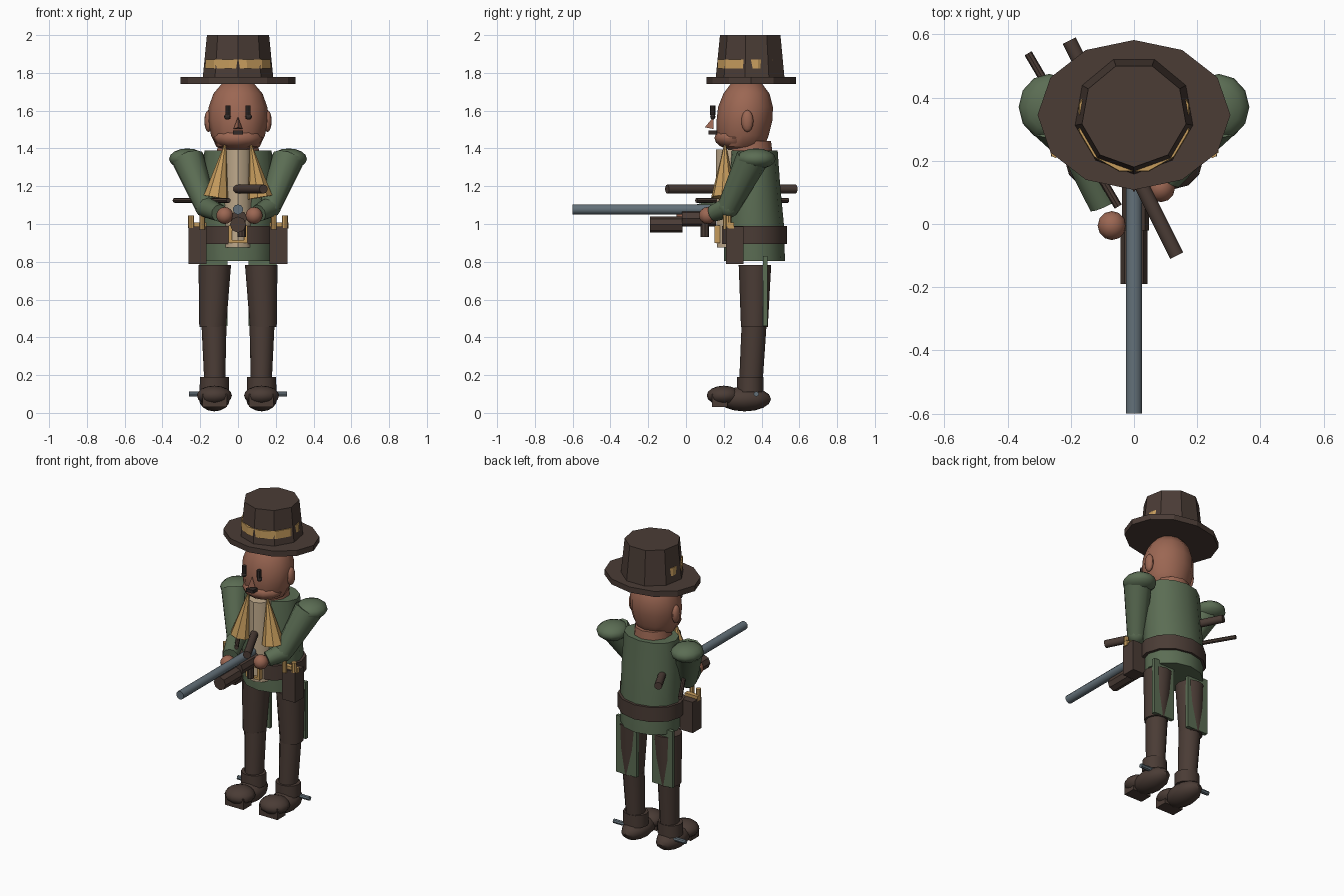
import bpy, bmesh, math
from mathutils import Vector, Matrix

if "Cube" in bpy.data.objects:
    bpy.data.objects.remove(bpy.data.objects["Cube"])


def mat(name, rgb):
    m = bpy.data.materials.new(name)
    m.diffuse_color = (*rgb, 1)
    m.use_nodes = True
    m.node_tree.nodes["Principled BSDF"].inputs["Base Color"].default_value = m.diffuse_color
    return m


BROWN = mat("dark leather", (0.069, 0.045, 0.036))
GREEN = mat("coat green", (0.105, 0.153, 0.088))
GOLD = mat("tan gold", (0.56, 0.33, 0.108))
SKIN = mat("skin", (0.33, 0.135, 0.086))
CREAM = mat("shirt cream", (0.56, 0.43, 0.28))
STEEL = mat("steel", (0.125, 0.163, 0.19))
BLACK = mat("near black", (0.033, 0.024, 0.022))


def finish(name, bm, material, smooth=True):
    bmesh.ops.recalc_face_normals(bm, faces=bm.faces[:])
    me = bpy.data.meshes.new(name)
    bm.to_mesh(me)
    bm.free()
    me.materials.append(material)
    ob = bpy.data.objects.new(name, me)
    bpy.context.collection.objects.link(ob)
    if smooth:
        bpy.context.view_layer.objects.active = ob
        ob.select_set(True)
        bpy.ops.object.shade_smooth_by_angle(angle=math.radians(41))
        ob.select_set(False)
    return ob


def loft(name, rings, material, n=12, turn=0.0, smooth=True):
    """Stacked ellipses; each ring is (x, y, z, rx, ry)."""
    bm = bmesh.new()
    loops = []
    for x, y, z, rx, ry in rings:
        loops.append([bm.verts.new((x + rx * math.cos(a), y + ry * math.sin(a), z))
                      for a in (turn + math.tau * i / n for i in range(n))])
    for lo, hi in zip(loops, loops[1:]):
        for i in range(n):
            j = (i + 1) % n
            bm.faces.new((lo[i], lo[j], hi[j], hi[i]))
    bm.faces.new(loops[0])
    bm.faces.new(loops[-1])
    return finish(name, bm, material, smooth)


def rod(name, a, b, r1, r2, material, n=10):
    """Round bar or cone between two points."""
    a, b = Vector(a), Vector(b)
    d = b - a
    m = Matrix.Translation((a + b) / 2) @ d.to_track_quat('Z', 'Y').to_matrix().to_4x4()
    bm = bmesh.new()
    bmesh.ops.create_cone(bm, cap_ends=True, segments=n, radius1=r1, radius2=r2,
                          depth=d.length, matrix=m)
    return finish(name, bm, material)


def ball(name, c, r, material, u=12, v=8):
    bm = bmesh.new()
    bmesh.ops.create_uvsphere(bm, u_segments=u, v_segments=v, radius=1,
                              matrix=Matrix.Translation(c) @ Matrix.Diagonal((*r, 1)))
    return finish(name, bm, material)


def box(name, lo, hi, material):
    lo, hi = Vector(lo), Vector(hi)
    bm = bmesh.new()
    bmesh.ops.create_cube(bm, size=1, matrix=Matrix.Translation((lo + hi) / 2)
                          @ Matrix.Diagonal((*(hi - lo), 1)))
    return finish(name, bm, material, False)


# Hat: brim, nine-sided crown and a band that partly shows through it
loft("hat_brim", [(0, .345, 1.742, .305, .237), (0, .345, 1.778, .305, .237)], BROWN, 12, smooth=False)
loft("hat_crown", [(0, .345, 1.77, .19, .188), (0, .345, 2.0, .167, .165)], BROWN, 9, -math.pi / 2, False)
loft("hat_band", [(0, .336, 1.822, .181, .176), (0, .336, 1.872, .178, .174)], GOLD, 12, math.pi / 12, False)

# Head
loft("head", [(0, .31, 1.385, .06, .06), (0, .30, 1.41, .115, .115), (0, .30, 1.47, .143, .138),
              (0, .31, 1.55, .158, .148), (0, .315, 1.62, .155, .145), (0, .32, 1.69, .13, .122),
              (0, .32, 1.74, .088, .085), (0, .32, 1.76, .03, .03)], SKIN, 12)
ball("jaw", (0, .26, 1.455), (.13, .11, .062), SKIN)
rod("neck", (0, .34, 1.36), (0, .34, 1.44), .12, .11, SKIN)
bm = bmesh.new()
tip, top = bm.verts.new((0, .10, 1.512)), bm.verts.new((0, .146, 1.568))
l, r = bm.verts.new((-.024, .145, 1.503)), bm.verts.new((.024, .145, 1.503))
for f in ((tip, top, l), (tip, r, top), (tip, l, r), (top, r, l)):
    bm.faces.new(f)
finish("nose", bm, SKIN, False)
box("mouth", (-.026, .118, 1.473), (.026, .165, 1.494), BLACK)

# Torso
loft("coat", [(0, .362, .805, .188, .162), (0, .36, 1.0, .192, .158), (0, .357, 1.2, .19, .142),
              (0, .357, 1.39, .178, .128)], GREEN, 12)
loft("shirt_front", [(0, .255, .875, .075, .092), (0, .25, 1.395, .073, .092)], CREAM, 10, math.pi / 10)
loft("belt", [(0, .357, .895, .21, .178), (0, .357, .99, .21, .178)], BROWN, 12)
for nm, lo, hi in (("top", (-.05, .15, .975), (.05, .18, .993)), ("bottom", (-.05, .15, .9), (.05, .18, .915)),
                   ("left", (-.05, .15, .9), (-.033, .18, .993)), ("right", (.033, .15, .9), (.05, .18, .993))):
    box("buckle_" + nm, lo, hi, GOLD)

for s, side in ((-1, "left"), (1, "right")):
    # Face details
    ball("ear_" + side, (s * .156, .325, 1.545), (.022, .032, .058), SKIN)
    rod("eye_" + side, (s * .053, .142, 1.578), (s * .053, .142, 1.627), .014, .014, BLACK, 8)
    ball("pupil_" + side, (s * .056, .142, 1.568), (.018, .014, .016), BLACK, 8, 6)
    # Scarf end
    rod("scarf_" + side, (s * .115, .2, 1.14), (s * .068, .207, 1.425), .068, .004, GOLD, 8)
    # Arm
    ball("shoulder_" + side, (s * .268, .37, 1.345), (.097, .105, .055), GREEN)
    elbow = (s * .17, .225, 1.09)
    hand = (s * .085, .115, 1.045) if s > 0 else (-.07, -.005, 1.045)
    cuff = Vector(elbow).lerp(Vector(hand), .72)
    rod("upper_arm_" + side, (s * .265, .35, 1.345), elbow, .087, .058, GREEN)
    ball("elbow_" + side, elbow, (.058, .058, .058), GREEN)
    rod("forearm_" + side, elbow, cuff, .057, .046, GREEN)
    ball("hand_" + side, hand, (.045, .046, .045), SKIN)
    # Holster with its grip
    x0, x1 = sorted((s * .168, s * .262))
    box("holster_" + side, (x0, .213, .787), (x1, .305, .988), BROWN)
    box("grip_bar_" + side, (min(x0, s * .17), .225, .975), (max(x1, s * .268), .255, 1.007), GOLD)
    rod("grip_post_" + side, (s * .248, .225, .98), (s * .248, .225, 1.045), .016, .016, GOLD, 8)
    rod("grip_butt_" + side, (s * .19, .21, .97), (s * .19, .21, 1.06), .015, .015, GOLD, 8)
    # Coat tail
    x0, x1 = sorted((s * .055, s * .204))
    box("coat_tail_" + side, (x0, .408, .46), (x1, .432, .83), GREEN)
    # Leg and boot
    x = s * .123
    loft("thigh_" + side, [(x + s * .011, .362, .455, .071, .071), (x, .365, .783, .086, .086)], BROWN, 12)
    loft("shin_" + side, [(x, .343, .15, .055, .062), (x + s * .004, .36, .46, .066, .066)], BROWN, 12)
    loft("boot_cuff_" + side, [(x + s * .002, .34, .11, .078, .07), (x + s * .002, .34, .19, .077, .07)], BROWN, 12)
    ball("boot_" + side, (x + s * .002, .31, .073), (.082, .14, .065), BROWN)
    ball("boot_toe_" + side, (x + s * .002, .2, .092), (.093, .09, .052), BROWN)
    box("toe_cap_" + side, (x - .066, .137, .03), (x + .066, .22, .1), BROWN)
    rod("spur_" + side, (s * .16, .372, .1), (s * .26, .372, .1), .014, .014, STEEL, 8)

# Long gun held forward
rod("barrel", (0, -.6, 1.077), (0, .15, 1.077), .027, .027, STEEL)
rod("fore_end", (0, -.19, .997), (0, -.018, .997), .043, .043, BROWN, 8)
rod("gun_grip", (.005, -.02, 1.03), (.005, .16, 1.03), .043, .043, BROWN, 8)
rod("trigger", (.02, .1, 1.0), (.02, .1, .93), .022, .022, BROWN, 8)

# Slung bars that run through the torso
rod("slung_stock", (-.205, .58, 1.185), (.135, -.1, 1.185), .024, .024, BROWN)
rod("slung_rod", (-.335, .54, 1.125), (-.05, .055, 1.125), .013, .013, BROWN, 8)
